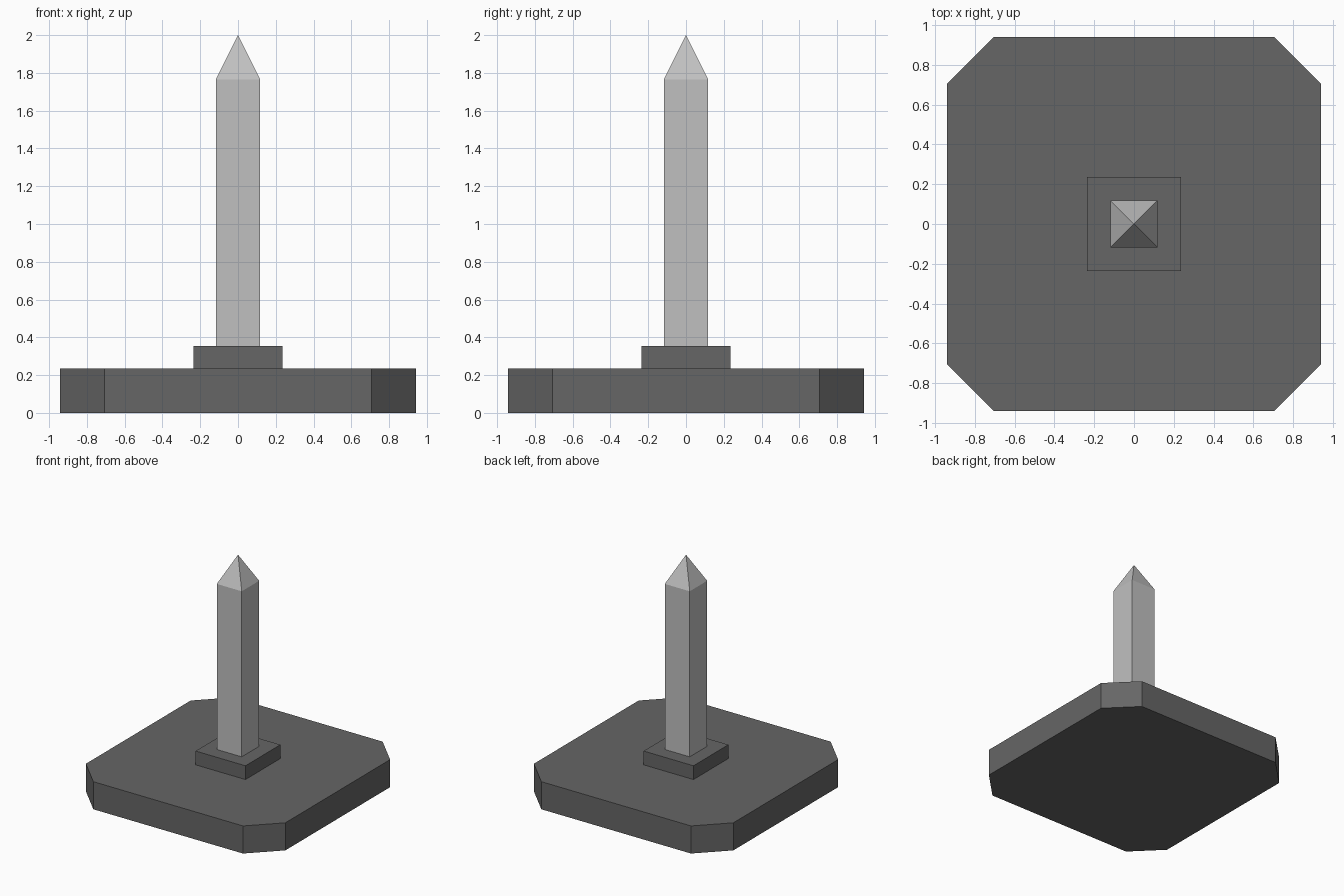
import bpy, bmesh

if "Cube" in bpy.data.objects:
    bpy.data.objects.remove(bpy.data.objects["Cube"])

U = 2 / 17  # model grid unit


def material(name, v):
    m = bpy.data.materials.new(name)
    m.diffuse_color = (v, v, v, 1)
    m.use_nodes = True
    m.node_tree.nodes["Principled BSDF"].inputs["Base Color"].default_value = m.diffuse_color
    return m


dark = material("dark_grey", 0.133)
light = material("light_grey", 0.527)


def prism(name, outline, z0, z1, mat, tip=None):
    """Extrude an outline from z0 to z1, capped flat or with a point at height tip."""
    bm = bmesh.new()
    lo = [bm.verts.new((x * U, y * U, z0 * U)) for x, y in outline]
    hi = [bm.verts.new((x * U, y * U, z1 * U)) for x, y in outline]
    apex = bm.verts.new((0, 0, tip * U)) if tip else None
    n = len(outline)
    bm.faces.new(lo[::-1])
    if not tip:
        bm.faces.new(hi)
    for i in range(n):
        j = (i + 1) % n
        bm.faces.new((lo[i], lo[j], hi[j], hi[i]))
        if tip:
            bm.faces.new((hi[i], hi[j], apex))
    bmesh.ops.recalc_face_normals(bm, faces=bm.faces)
    me = bpy.data.meshes.new(name)
    bm.to_mesh(me)
    bm.free()
    me.materials.append(mat)
    ob = bpy.data.objects.new(name, me)
    bpy.context.collection.objects.link(ob)
    return ob


def square(h):
    return [(-h, -h), (h, -h), (h, h), (-h, h)]


# Base slab with cut corners
octagon = [(-6, -8), (6, -8), (8, -6), (8, 6), (6, 8), (-6, 8), (-8, 6), (-8, -6)]
prism("base_slab", octagon, 0, 2, dark)
# Small square plinth
prism("plinth", square(2), 2, 3, dark)
# Pointed square pillar
prism("pointed_pillar", square(1), 3, 15, light, tip=17)
